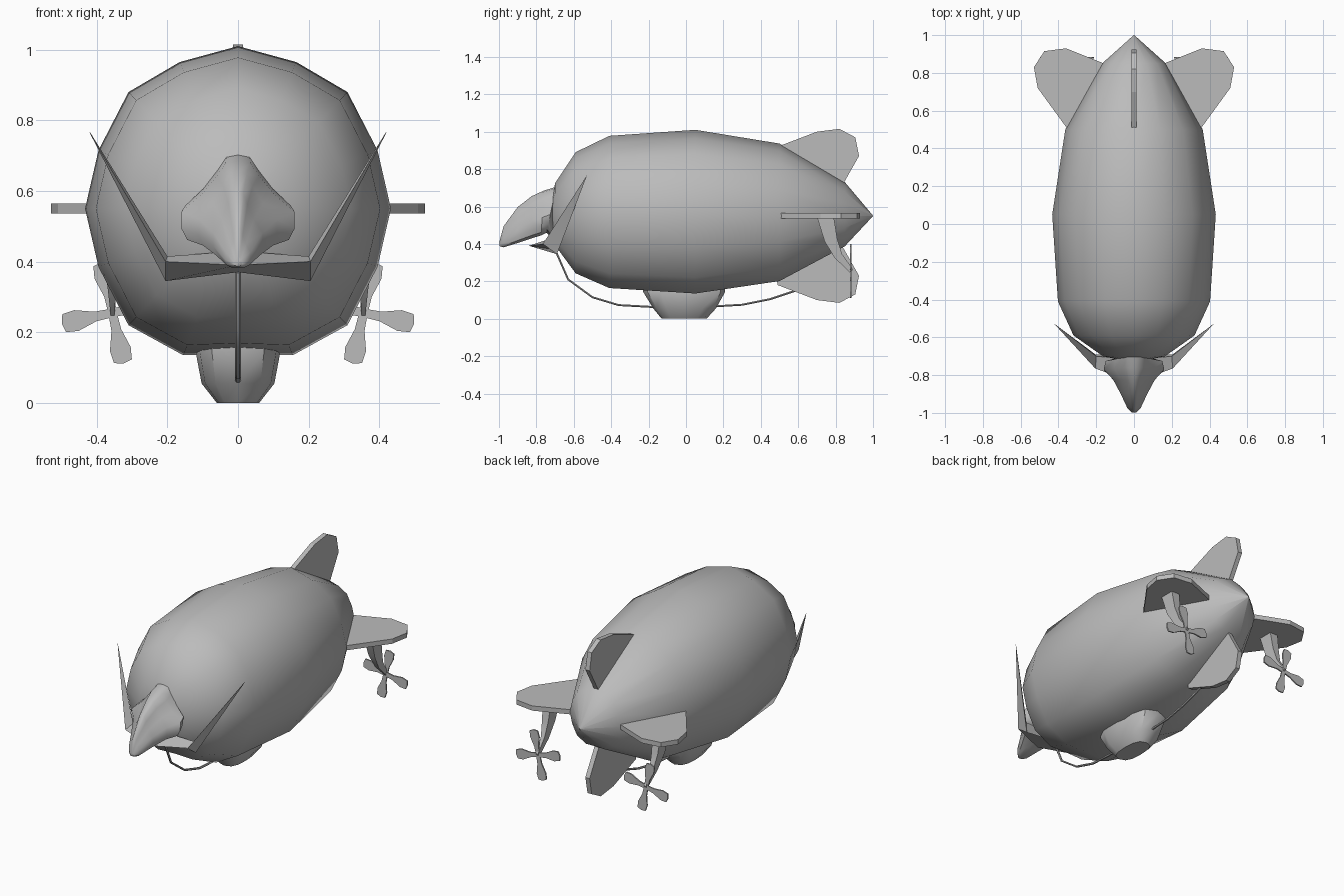
import bpy, bmesh, math
from mathutils import Vector, Matrix

cube = bpy.data.objects.get("Cube")
if cube:
    bpy.data.objects.remove(cube, do_unlink=True)

grey = bpy.data.materials.new("plain_grey")
grey.use_nodes = True
grey.diffuse_color = (0.5, 0.5, 0.5, 1)
grey.node_tree.nodes["Principled BSDF"].inputs["Base Color"].default_value = (0.5, 0.5, 0.5, 1)


def finish(name, bm, angle=None):
    """Turn a bmesh into a named grey object, optionally smooth shaded."""
    bmesh.ops.remove_doubles(bm, verts=bm.verts[:], dist=0.0005)
    bmesh.ops.recalc_face_normals(bm, faces=bm.faces[:])
    mesh = bpy.data.meshes.new(name)
    bm.to_mesh(mesh)
    bm.free()
    mesh.materials.append(grey)
    obj = bpy.data.objects.new(name, mesh)
    bpy.context.collection.objects.link(obj)
    if angle:
        bpy.ops.object.select_all(action="DESELECT")
        obj.select_set(True)
        bpy.context.view_layer.objects.active = obj
        bpy.ops.object.shade_smooth_by_angle(angle=math.radians(angle))
    return obj


def loft(bm, rings):
    """Skin a list of equal-length point rings and cap both ends."""
    loops = [[bm.verts.new(p) for p in ring] for ring in rings]
    for a, b in zip(loops, loops[1:]):
        for i in range(len(a)):
            j = (i + 1) % len(a)
            bm.faces.new((a[i], a[j], b[j], b[i]))
    bm.faces.new(loops[0][::-1])
    bm.faces.new(loops[-1])


def plate(bm, outline, thickness, place):
    """Extrude a flat outline about its middle plane; place maps (u, v, w) to a point."""
    h = thickness / 2
    loft(bm, [[place(u, v, w) for u, v in outline] for w in (-h, h)])


def both_sides(half):
    """Complete a half section, running from top centre to bottom centre."""
    return half + [(-x, z) for x, z in half[-2:0:-1]]


# Envelope: one cross-section scaled along the length
AXIS = 0.55
section = both_sides([(0, .46), (.165, .415), (.31, .33), (.395, .165), (.433, 0),
                      (.395, -.165), (.31, -.33), (.155, -.415), (0, -.41)])
stations = [(-.735, .004), (-.7, .38), (-.59, .74), (-.41, .93), (.05, 1),
            (.5, .84), (.85, .39), (1, .003)]
bm = bmesh.new()
loft(bm, [[(x * s, y, AXIS + z * s) for x, z in section] for y, s in stations])
finish("envelope", bm, 42)

# Four tail fins
fin = [(.1, .45), (.37, .49), (.45, .7), (.465, .82), (.42, .905), (.32, .925),
       (.17, .84), (.05, .84)]
wide = [(.1, .5), (.35, .5), (.51, .72), (.53, .83), (.475, .915), (.36, .93),
        (.16, .85), (.05, .85)]
for name, shape, place in (
        ("top_fin", fin, lambda u, v, w: (w, v, AXIS + u)),
        ("bottom_fin", fin, lambda u, v, w: (w, v, AXIS - u)),
        ("left_fin", wide, lambda u, v, w: (u, v, AXIS + w)),
        ("right_fin", wide, lambda u, v, w: (-u, v, AXIS + w))):
    bm = bmesh.new()
    plate(bm, shape, .028, place)
    finish(name, bm)

# Gondola: rounded rings stacked in height (z, half width, front y, back y)
bm = bmesh.new()
rings = []
for z, w, front, back in ((0, .06, -.13, .11), (.055, .103, -.175, .16),
                          (.145, .12, -.23, .21), (.2, .11, -.22, .2)):
    mid, half = (front + back) / 2, (back - front) / 2
    ring = []
    for i in range(12):
        a = math.tau * i / 12
        c, s = math.cos(a), math.sin(a)
        ring.append((w * math.copysign(abs(c) ** .7, c),
                     mid + half * math.copysign(abs(s) ** .8, s), z))
    rings.append(ring)
loft(bm, rings)
finish("gondola", bm, 40)

# Rigging lines in front of and behind the gondola
for name, path in (
        ("front_line", [(-.7, .37), (-.63, .21), (-.5, .115), (-.36, .073), (-.16, .062)]),
        ("rear_line", [(.13, .065), (.3, .075), (.45, .105), (.6, .155), (.66, .19)])):
    bm = bmesh.new()
    rings = []
    for i, (y, z) in enumerate(path):
        a, b = path[max(i - 1, 0)], path[min(i + 1, len(path) - 1)]
        n = Vector((0, a[1] - b[1], b[0] - a[0])).normalized()
        rings.append([Vector((0, y, z)) + Vector((1, 0, 0)) * .008 * math.cos(t) + n * .006 * math.sin(t)
                      for t in (math.tau * k / 6 for k in range(6))])
    loft(bm, rings)
    finish(name, bm, 40)

# Beaked figurehead: (y, top, bottom, half width, forward lean of the section top)
head_section = both_sides([(0, 1), (.22, .97), (.38, .82), (.65, .6), (1, .4),
                           (1, .2), (.9, .07), (.45, 0), (0, 0)])
bm = bmesh.new()
rings = []
for y, top, bottom, w, lean in ((-.997, .415, .388, .012, 0), (-.975, .495, .382, .035, 0),
                                (-.9, .597, .405, .07, 0), (-.825, .655, .43, .11, 0),
                                (-.775, .685, .445, .16, .015), (-.745, .705, .46, .15, .05),
                                (-.72, .62, .43, .1, .02), (-.64, .62, .4, .1, 0)):
    rings.append([(x * w, y + lean * t, bottom + t * (top - bottom)) for x, t in head_section])
loft(bm, rings)
finish("figurehead", bm, 50)

# Swept horns: a bar under the head that bends into two spikes
tri_mid = [(0, -.70, .37), (0, -.84, .39), (0, -.72, .43)]
tri_elbow = [(.205, -.69, .345), (.205, -.765, .4), (.2, -.70, .415)]
tri_tip = [(.42, -.53, .765), (.419, -.532, .763), (.418, -.531, .765)]


def flip(points):
    return [(-x, y, z) for x, y, z in points]


bm = bmesh.new()
loft(bm, [flip(tri_tip), flip(tri_elbow), tri_mid, tri_elbow, tri_tip])
finish("horns", bm)

# Engine struts and four-bladed propellers
HUB = Vector((.355, .88, .255))
blade = [(0, -.012), (.05, -.014), (.105, -.03), (.14, -.026), (.147, 0),
         (.14, .026), (.105, .03), (.05, .014), (0, .012)]
for name, side in (("left", 1), ("right", -1)):
    bm = bmesh.new()
    loft(bm, [[(side * (x + dx * w * .6), y + dy * w, z + dy * w * slope)
               for dx, dy in ((-1, -1), (1, -1), (1, 1), (-1, 1))]
              for x, y, z, w, slope in ((.36, .745, .545, .045, 0), (.36, .775, .42, .034, .2),
                                        (.357, .815, .335, .02, .5), (.355, .885, .255, .009, .8))])
    finish(name + "_strut", bm, 40)

    bm = bmesh.new()
    for k in range(4):
        turn = Matrix.Rotation(math.radians(12 + 90 * k), 3, "Y")

        def place(u, v, w):
            p = HUB + turn @ Vector((u, w, v))
            return (side * p.x, p.y, p.z)

        plate(bm, blade, .008, place)
    finish(name + "_propeller", bm)
